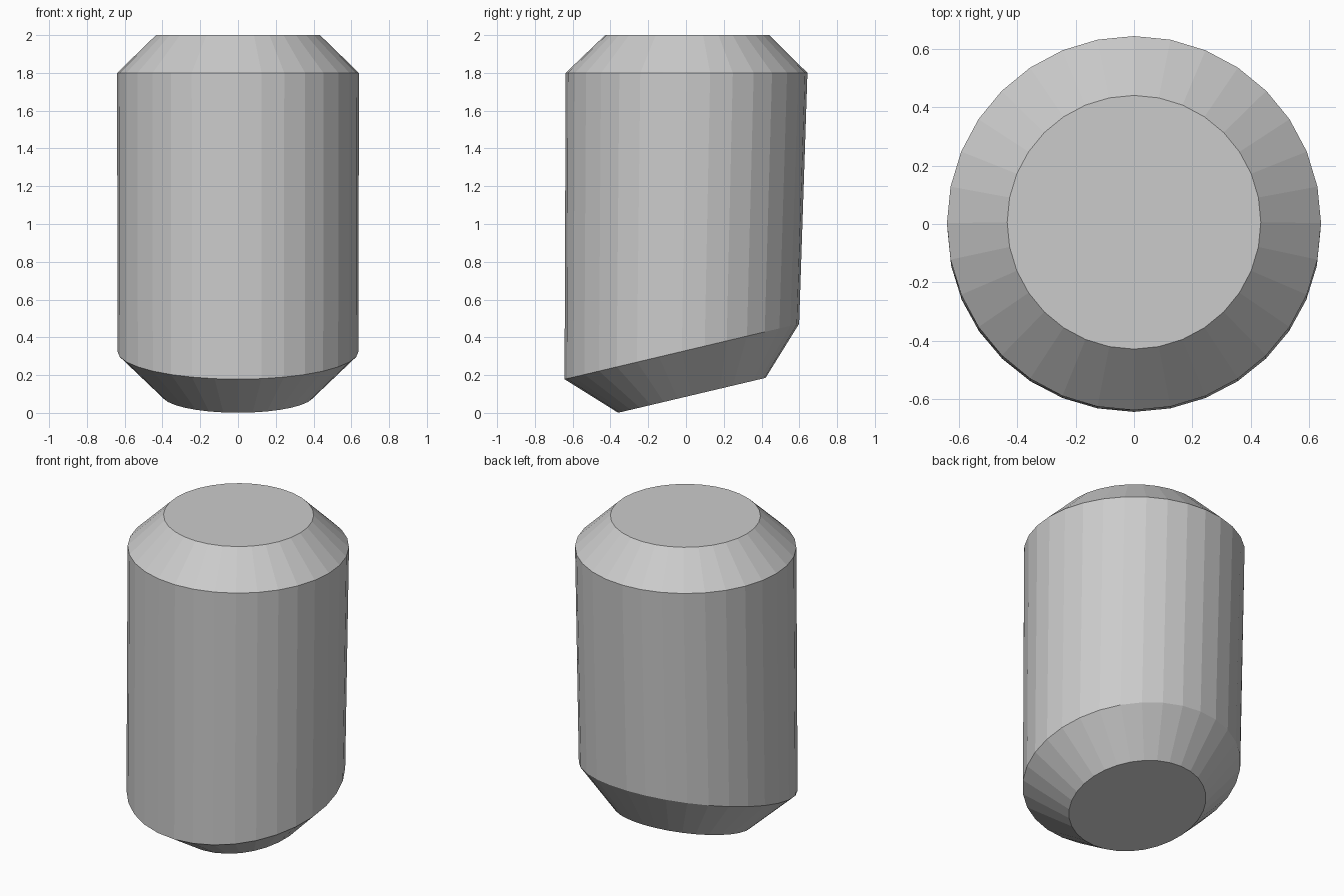
import bpy, bmesh, math
from mathutils import Matrix, Vector

if "Cube" in bpy.data.objects:
    bpy.data.objects.remove(bpy.data.objects["Cube"])

SIDES = 32

# Rings from bottom to top: centre y, centre z, radius, tilt about x (degrees)
RINGS = [
    (0.031, 0.093, 0.401, 13.3),
    (-0.022, 0.325, 0.638, 13.3),
    (0.003, 1.80, 0.640, 0),
    (0.006, 2.00, 0.434, 0),
]


def add_ring(bm, y, z, radius, tilt):
    place = Matrix.Translation((0, y, z)) @ Matrix.Rotation(math.radians(tilt), 4, 'X')
    angles = [2 * math.pi * i / SIDES for i in range(SIDES)]
    return [bm.verts.new(place @ Vector((radius * math.cos(a), radius * math.sin(a), 0)))
            for a in angles]


# Cylinder body with a bevelled flat top and a bevelled slanted base
bm = bmesh.new()
rings = [add_ring(bm, *r) for r in RINGS]
for low, high in zip(rings, rings[1:]):
    for i in range(SIDES):
        j = (i + 1) % SIDES
        bm.faces.new((low[i], low[j], high[j], high[i]))

# End caps
bm.faces.new(rings[0][::-1])
bm.faces.new(rings[-1])
bmesh.ops.recalc_face_normals(bm, faces=bm.faces[:])

mesh = bpy.data.meshes.new("bevelled_body")
bm.to_mesh(mesh)
bm.free()
body = bpy.data.objects.new("bevelled_body", mesh)
bpy.context.collection.objects.link(body)
